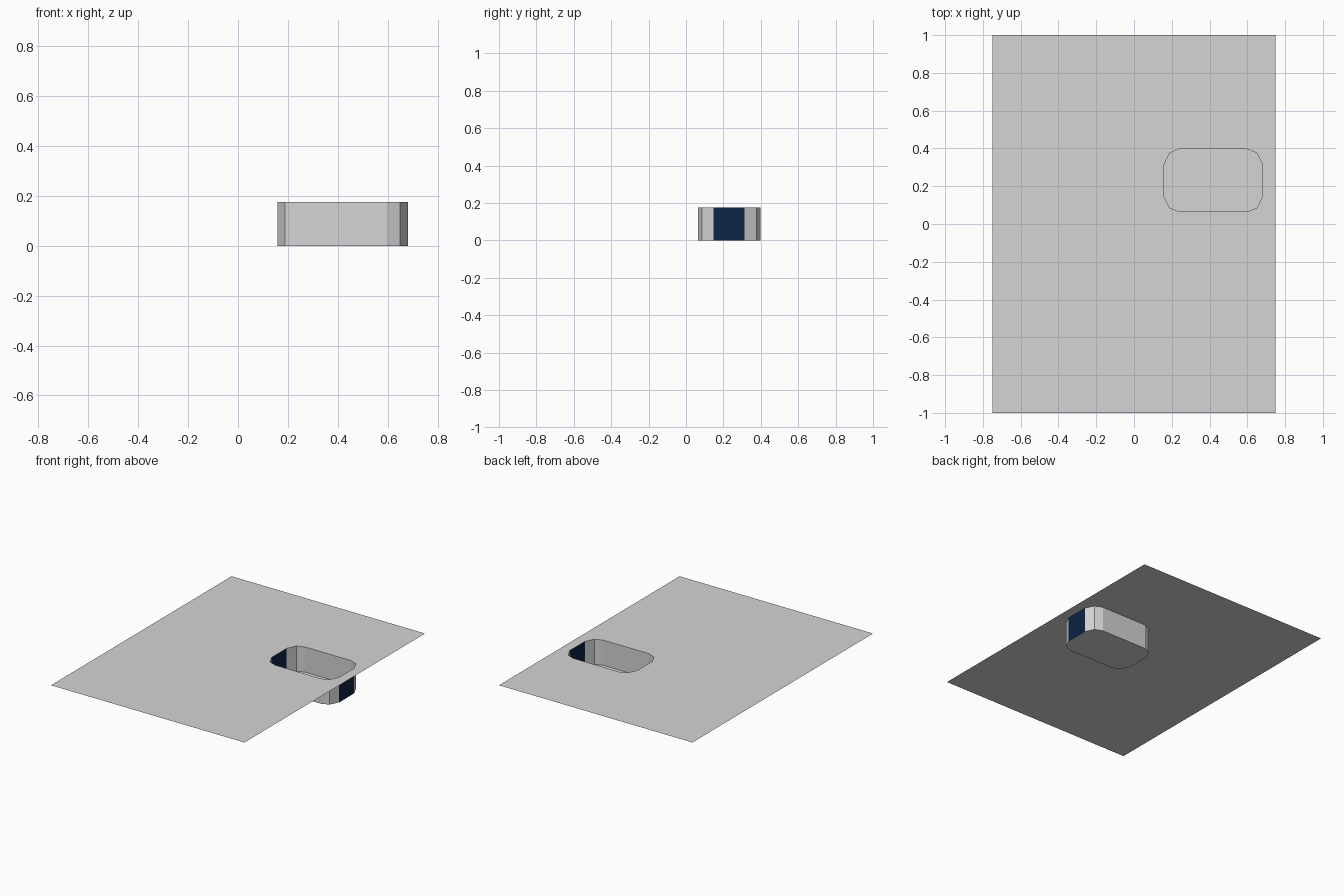
import bpy, bmesh

if "Cube" in bpy.data.objects:
    bpy.data.objects.remove(bpy.data.objects["Cube"])

TOP = 0.176                       # height of the countertop sheet
X0, X1, Y0, Y1 = 0.158, 0.681, 0.065, 0.397   # basin bounds


def material(name, rgb):
    m = bpy.data.materials.new(name)
    m.diffuse_color = (*rgb, 1.0)
    m.use_nodes = True
    m.node_tree.nodes["Principled BSDF"].inputs["Base Color"].default_value = m.diffuse_color
    return m


grey = material("light grey", (0.66, 0.66, 0.66))
navy = material("navy blue", (0.004, 0.017, 0.06))


def make_object(name, bm, mats):
    mesh = bpy.data.meshes.new(name)
    bm.to_mesh(mesh)
    bm.free()
    for m in mats:
        mesh.materials.append(m)
    bpy.context.collection.objects.link(bpy.data.objects.new(name, mesh))


# basin outline, counter-clockwise from the right end, three points per corner
inset = [(0, 0.083), (0.031, 0.021), (0.083, 0)]
outline = []
for right, back in ((1, 1), (0, 1), (0, 0), (1, 0)):
    pts = [(X1 - dx if right else X0 + dx, Y1 - dy if back else Y0 + dy)
           for dx, dy in inset]
    outline += pts if right == back else pts[::-1]
n = len(outline)

# countertop: thin sheet with the basin opening cut out
bm = bmesh.new()
outer = [bm.verts.new((x, y, TOP))
         for x, y in ((0.75, 1), (-0.75, 1), (-0.75, -1), (0.75, -1))]
rim = [bm.verts.new((x, y, TOP)) for x, y in outline]
for k in range(4):
    a, b, c, d = (rim[(3 * k + i) % n] for i in range(4))
    bm.faces.new((outer[k], b, a))
    bm.faces.new((outer[k], c, b))
    bm.faces.new((outer[k], outer[(k + 1) % 4], d, c))
make_object("countertop", bm, [grey])

# basin: open-topped well with navy end walls
bm = bmesh.new()
rim = [bm.verts.new((x, y, TOP)) for x, y in outline]
base = [bm.verts.new((x, y, 0)) for x, y in outline]
bm.faces.new(base)
for i in range(n):
    j = (i + 1) % n
    wall = bm.faces.new((rim[i], rim[j], base[j], base[i]))
    wall.normal_update()
    if abs(wall.normal.x) > 0.99:
        wall.material_index = 1
make_object("basin", bm, [grey, navy])
